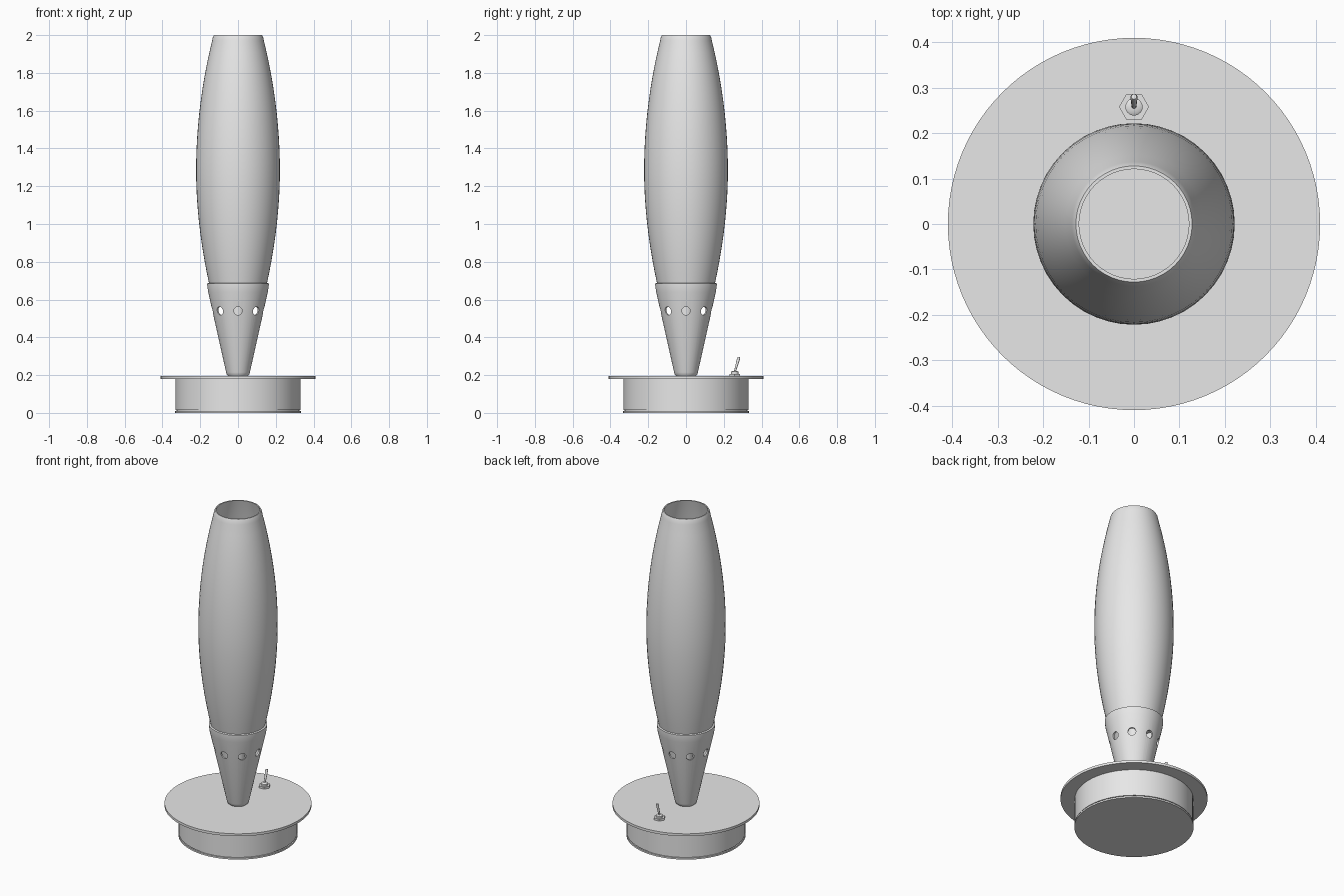
import bpy, bmesh, math
from mathutils import Matrix, Vector

cube = bpy.data.objects.get("Cube")
if cube:
    bpy.data.objects.remove(cube, do_unlink=True)

grey = bpy.data.materials.new("light_grey")
grey.use_nodes = True
grey.diffuse_color = (0.8, 0.8, 0.8, 1)
grey.node_tree.nodes["Principled BSDF"].inputs["Base Color"].default_value = (0.8, 0.8, 0.8, 1)


def finish(name, bm, smooth=True):
    bmesh.ops.remove_doubles(bm, verts=bm.verts, dist=1e-5)
    bmesh.ops.recalc_face_normals(bm, faces=bm.faces)
    mesh = bpy.data.meshes.new(name)
    bm.to_mesh(mesh)
    bm.free()
    mesh.materials.append(grey)
    obj = bpy.data.objects.new(name, mesh)
    bpy.context.collection.objects.link(obj)
    if smooth:
        shade(obj)
    return obj


def activate(obj):
    bpy.ops.object.select_all(action='DESELECT')
    obj.select_set(True)
    bpy.context.view_layer.objects.active = obj


def shade(obj):
    activate(obj)
    bpy.ops.object.shade_smooth_by_angle(angle=math.radians(35))


def lathe(name, profile, steps=64, closed=False, matrix=None, smooth=True):
    """Turn a profile of (radius, height) points around the z axis."""
    bm = bmesh.new()
    verts = [bm.verts.new((r, 0, z)) for r, z in profile]
    pairs = list(zip(verts, verts[1:]))
    if closed:
        pairs.append((verts[-1], verts[0]))
    edges = [bm.edges.new(p) for p in pairs]
    bmesh.ops.spin(bm, geom=verts + edges, cent=(0, 0, 0), axis=(0, 0, 1),
                   angle=math.tau, steps=steps, use_merge=True)
    if matrix:
        bm.transform(matrix)
    return finish(name, bm, smooth)


def disc(name, radius, low, high, **options):
    return lathe(name, [(0, low), (radius, low), (radius, high), (0, high)], **options)


# Base: foot, drum and wide top plate
disc("base_foot", 0.333, 0, 0.01)
disc("base_groove", 0.325, 0.01, 0.015)
disc("base_drum", 0.331, 0.015, 0.18)
disc("base_plate", 0.41, 0.18, 0.195, steps=96)

# Tapered holder: thin wall with a rounded foot and top lip
holder = lathe("tapered_holder", [
    (0.0, 0.195), (0.052, 0.195), (0.059, 0.202), (0.063, 0.215),
    (0.158, 0.64), (0.163, 0.675), (0.163, 0.685), (0.152, 0.688),
    (0.148, 0.64), (0.053, 0.215), (0.0, 0.215)], smooth=False)

# Ring of eight round vents cut through the holder wall
bm = bmesh.new()
for i in range(8):
    turn = Matrix.Rotation(i * math.tau / 8, 4, 'Z')
    place = turn @ Matrix.Translation((0.13, 0, 0.54)) @ Matrix.Rotation(math.pi / 2, 4, 'Y')
    bmesh.ops.create_cone(bm, cap_ends=True, segments=24, radius1=0.022,
                          radius2=0.022, depth=0.1, matrix=place)
cutter = finish("vent_cutter", bm, False)
cutter.hide_render = True
vents = holder.modifiers.new("vents", 'BOOLEAN')
vents.object = cutter
vents.solver = 'EXACT'
activate(holder)
bpy.ops.object.modifier_apply(modifier=vents.name)
bpy.data.objects.remove(cutter, do_unlink=True)
shade(holder)

# Lamp socket standing inside the holder
disc("lamp_socket", 0.04, 0.21, 0.62, steps=32)


# Bulging shade: widest at mid height, open at the top, closed below
def shade_radius(z):
    if z < 1.28:
        return 0.222 - 0.07 * ((1.28 - z) / 0.6) ** 1.9
    return 0.222 - 0.085 * ((z - 1.28) / 0.69) ** 2


rings = 20
heights = [0.68 + (1.97 - 0.68) * i / rings for i in range(rings + 1)]
outer = [(shade_radius(z), z) for z in heights]
inner = [(r - 0.008, z) for r, z in outer[1:]]
lathe("lamp_shade", [(0, 0.68)] + outer + [(0.133, 1.99), (0.128, 2.0), (0.121, 2.0),
      (0.124, 1.988)] + inner[::-1] + [(0.143, 0.69), (0, 0.69)], steps=48)

# Toggle switch behind the holder
spot = Matrix.Translation((0, 0.258, 0))
disc("switch_nut", 0.033, 0.195, 0.207, steps=6, matrix=spot)
lathe("switch_collar", [(0, 0.207), (0.019, 0.207), (0.019, 0.218), (0.013, 0.222),
      (0, 0.222)], steps=24, matrix=spot)
start, end = Vector((0, 0.257, 0.213)), Vector((0, 0.281, 0.297))
tilt = (end - start).to_track_quat('Z', 'Y').to_matrix().to_4x4()
length = (end - start).length
lathe("switch_lever", [(0, 0), (0.005, 0), (0.008, length - 0.008),
      (0.006, length - 0.002), (0, length)], steps=16,
      matrix=Matrix.Translation(start) @ tilt)
